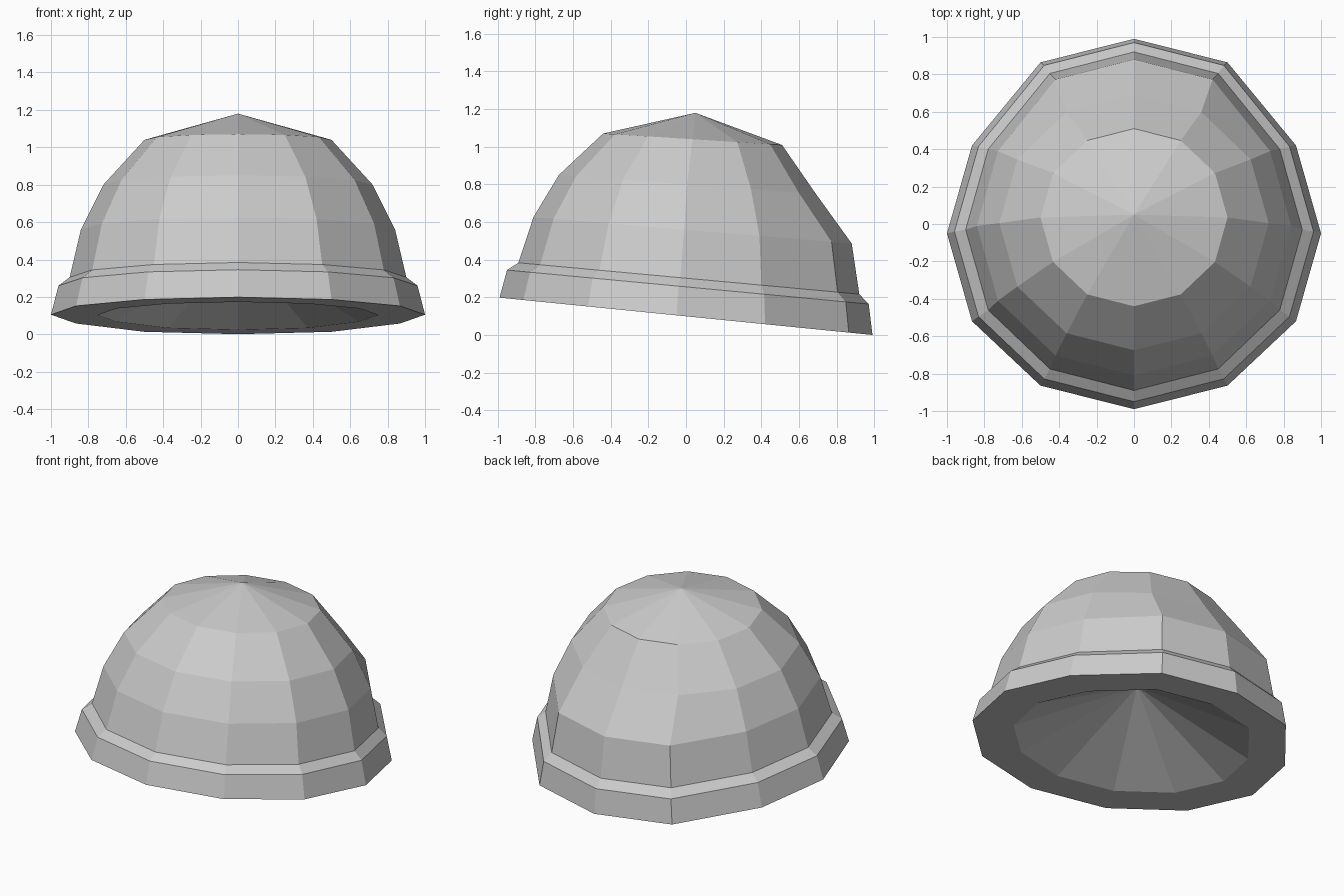
import bpy, bmesh
from math import sin, cos, pi

if "Cube" in bpy.data.objects:
    bpy.data.objects.remove(bpy.data.objects["Cube"])

SIDES = 12

# Rings from inner opening, round the rim, up the crown:
# half width x, half depth y, centre y, centre z, tilt slope, pull of the back corners
RINGS = [
    (0.75, 0.705, -0.03, 0.103, 0.10, 0.08),    # inner opening
    (1.00, 0.94, -0.05, 0.105, 0.10, 0.10),     # rim bottom
    (0.96, 0.91, -0.04, 0.26, 0.094, 0.10),     # rim top
    (0.90, 0.86, -0.03, 0.305, 0.092, 0.09),    # crown base
    (0.84, 0.80, -0.01, 0.56, 0.083, 0.09),
    (0.72, 0.68, 0.005, 0.80, 0.074, 0.005),
    (0.50, 0.475, 0.035, 1.04, 0.064, 0.0),     # crown top
]


def add_ring(bm, rx, ry, cy, cz, slope, pull):
    verts = []
    for i in range(SIDES):
        a = 2 * pi * i / SIDES
        x, y = rx * sin(a), ry * cos(a)
        if cos(a) > 0.8:
            y += pull
        verts.append(bm.verts.new((x, cy + y, cz - slope * y)))
    return verts


def bridge(bm, lower, upper):
    for i in range(SIDES):
        j = (i + 1) % SIDES
        bm.faces.new((lower[i], lower[j], upper[j], upper[i]))


def fan(bm, ring, tip):
    top = bm.verts.new(tip)
    for i in range(SIDES):
        bm.faces.new((ring[i], ring[(i + 1) % SIDES], top))


# Knitted cap: rim and crown outside, hollow cone inside
bm = bmesh.new()
rings = [add_ring(bm, *r) for r in RINGS]
for lower, upper in zip(rings, rings[1:]):
    bridge(bm, lower, upper)
fan(bm, rings[-1], (0, 0.05, 1.18))
fan(bm, rings[0], (0, 0.03, 0.47))
bmesh.ops.recalc_face_normals(bm, faces=bm.faces)

mesh = bpy.data.meshes.new("cap")
bm.to_mesh(mesh)
bm.free()
cap = bpy.data.objects.new("cap", mesh)
bpy.context.collection.objects.link(cap)
